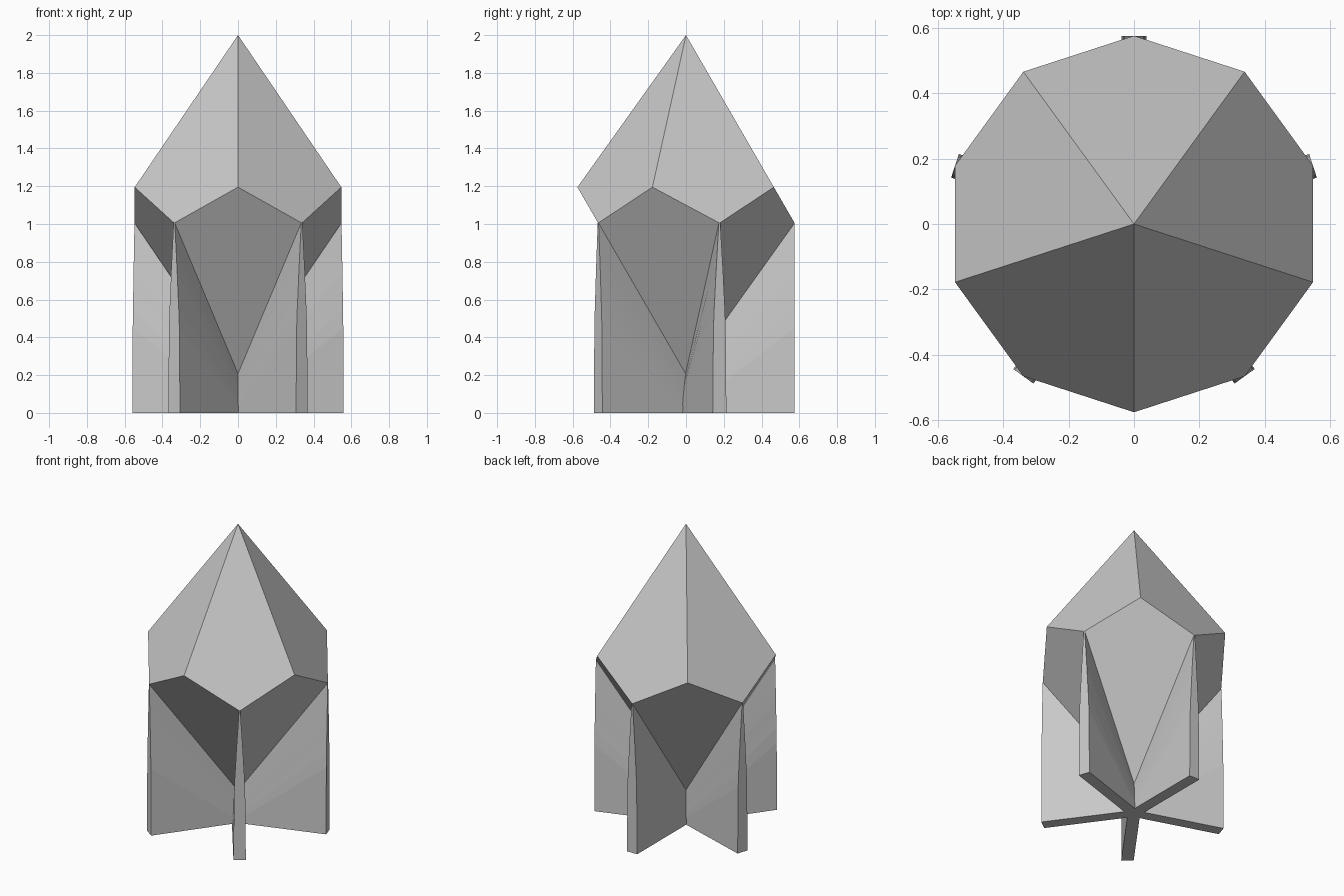
import bpy, bmesh, math
from mathutils import Matrix

if "Cube" in bpy.data.objects:
    bpy.data.objects.remove(bpy.data.objects["Cube"], do_unlink=True)

RADIUS, MIDDLE, HALF_HEIGHT = 0.575, 1.1, 0.9
# Ring offset that keeps every kite face flat
c = math.cos(math.pi / 5)
RING = HALF_HEIGHT * (1 - c) / (1 + c)

grey = bpy.data.materials.new("plain grey")
grey.use_nodes = True
grey.diffuse_color = (0.58, 0.58, 0.58, 1)
grey.node_tree.nodes["Principled BSDF"].inputs["Base Color"].default_value = grey.diffuse_color


def finish(bm, name):
    bmesh.ops.recalc_face_normals(bm, faces=bm.faces[:])
    mesh = bpy.data.meshes.new(name)
    bm.to_mesh(mesh)
    bm.free()
    mesh.materials.append(grey)
    obj = bpy.data.objects.new(name, mesh)
    bpy.context.collection.objects.link(obj)
    return obj


# Ten-sided die: kites around two tips with a zigzag waist
bm = bmesh.new()
top = bm.verts.new((0, 0, MIDDLE + HALF_HEIGHT))
bottom = bm.verts.new((0, 0, MIDDLE - HALF_HEIGHT))
waist = []
for i in range(10):
    a = math.radians(-90 + 36 * i)
    z = MIDDLE + (RING if i % 2 == 0 else -RING)
    waist.append(bm.verts.new((RADIUS * math.cos(a), RADIUS * math.sin(a), z)))
for i in range(10):
    tip = top if i % 2 else bottom
    bm.faces.new((tip, waist[i - 1], waist[i], waist[(i + 1) % 10]))
finish(bm, "ten_sided_die")

# Stand fin levels: outer height, centre height, half thickness
levels = [
    (MIDDLE - RING, MIDDLE - HALF_HEIGHT, 0.004),
    (0.84, 0.14, 0.014),
    (0.74, 0.105, 0.020),
    (0.64, 0.07, 0.025),
    (0.55, 0.04, 0.030),
    (0.45, 0.01, 0.034),
    (0, 0, 0.038),
]


def add_fin(name, angle):
    bm = bmesh.new()
    rings = []
    for outer_z, centre_z, t in levels:
        corners = ((0, -t, centre_z), (RADIUS, -t, outer_z),
                   (RADIUS, t, outer_z), (0, t, centre_z))
        rings.append([bm.verts.new(p) for p in corners])
    for upper, lower in zip(rings, rings[1:]):
        for i in range(4):
            j = (i + 1) % 4
            bm.faces.new((upper[i], upper[j], lower[j], lower[i]))
    bm.faces.new(rings[0])
    bm.faces.new(rings[-1])
    bmesh.ops.rotate(bm, verts=bm.verts[:], matrix=Matrix.Rotation(angle, 3, "Z"))
    finish(bm, name)


# Five fins under the lower waist corners
names = ["back", "back_right", "front_right", "front_left", "back_left"]
for i, side in enumerate(names):
    add_fin(side + "_stand_fin", math.radians(90 + 72 * i))
